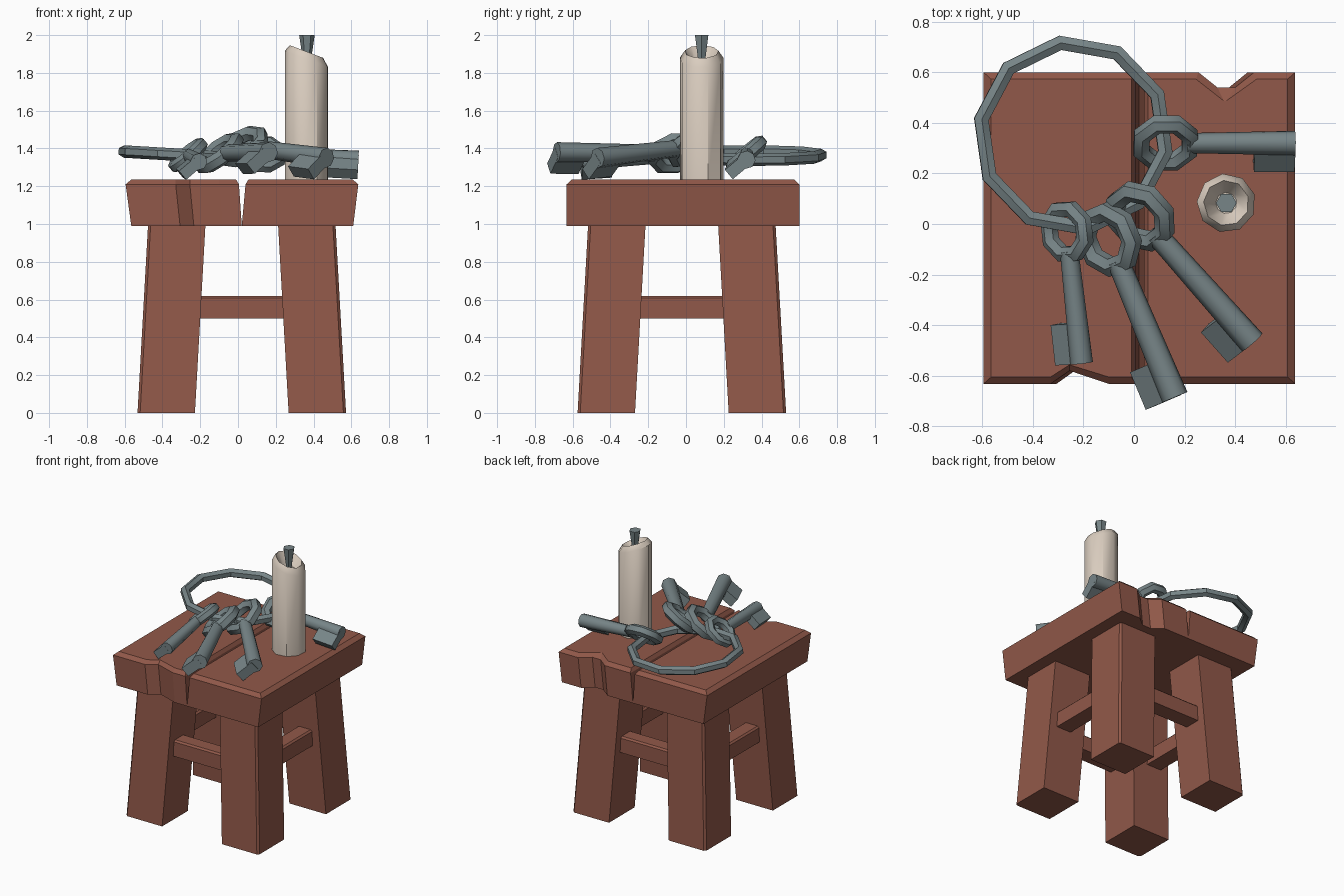
import bpy, bmesh, math
from mathutils import Vector

if "Cube" in bpy.data.objects:
    bpy.data.objects.remove(bpy.data.objects["Cube"])


def material(name, col):
    m = bpy.data.materials.new(name)
    m.diffuse_color = (*col, 1)
    m.use_nodes = True
    m.node_tree.nodes["Principled BSDF"].inputs["Base Color"].default_value = m.diffuse_color
    return m


WOOD = material("red brown wood", (0.285, 0.099, 0.067))
WAX = material("cream wax", (0.70, 0.61, 0.52))
IRON = material("grey iron", (0.185, 0.235, 0.245))


def loft(bm, rings, loop=False):
    """Skin a list of equal-sized point rings; cap the ends unless looped."""
    vs = [[bm.verts.new(p) for p in r] for r in rings]
    n = len(vs[0])
    for i in range(len(vs) if loop else len(vs) - 1):
        a, b = vs[i], vs[(i + 1) % len(vs)]
        for j in range(n):
            k = (j + 1) % n
            bm.faces.new((a[j], a[k], b[k], b[j]))
    if not loop:
        bm.faces.new(vs[0][::-1])
        bm.faces.new(vs[-1])


def finish(bm, name, mat, smooth=None):
    bmesh.ops.recalc_face_normals(bm, faces=bm.faces)
    me = bpy.data.meshes.new(name)
    bm.to_mesh(me)
    bm.free()
    me.materials.append(mat)
    if smooth:
        me.shade_smooth()
        me.set_sharp_from_angle(angle=math.radians(smooth))
    ob = bpy.data.objects.new(name, me)
    bpy.context.collection.objects.link(ob)
    return ob


def circle(c, u, v, r, n, phase=0.0):
    return [c + (u * math.cos(a) + v * math.sin(a)) * r
            for a in (phase + math.tau * i / n for i in range(n))]


def torus(bm, c, u, v, R, r, n, m, phase=0.0):
    """Low-poly ring in the plane of u and v."""
    w = u.cross(v)
    rings = []
    for i in range(n):
        a = phase + math.tau * i / n
        d = u * math.cos(a) + v * math.sin(a)
        rings.append(circle(c + d * R, d, w, r, m, math.pi / m))
    loft(bm, rings, True)


X, Y, Z = Vector((1, 0, 0)), Vector((0, 1, 0)), Vector((0, 0, 1))


# Seat planks: notched outlines, side taper and chamfered top
def plank(name, mid, top, low):
    x0, x1 = min(p[0] for p in mid), max(p[0] for p in mid)
    bm = bmesh.new()
    bottom = [(low[0] + (x - x0) / (x1 - x0) * (low[1] - low[0]), y, 0.99) for x, y in mid]
    loft(bm, [bottom, [(x, y, 1.21) for x, y in mid], [(x, y, 1.235) for x, y in top]])
    finish(bm, name, WOOD)


plank("seat_left_plank",
      [(-.595, -.632), (-.33, -.632), (-.255, -.58), (-.10, -.632), (.005, -.632), (.005, .60), (-.595, .60)],
      [(-.565, -.605), (-.33, -.605), (-.255, -.557), (-.10, -.605), (-.01, -.605), (-.01, .573), (-.565, .573)],
      (-.565, .02))
plank("seat_right_plank",
      [(.04, -.632), (.637, -.632), (.637, .60), (.475, .60), (.40, .54), (.33, .54), (.255, .60), (.04, .60)],
      [(.055, -.605), (.608, -.605), (.608, .573), (.485, .573), (.365, .487), (.355, .487), (.245, .573), (.055, .573)],
      (.02, .61))

# Splayed legs with a chamfered outer corner, joined by four stretchers
CX, CY = 0.02, -0.022
for sy, ny in ((-1, "front"), (1, "back")):
    for sx, nx in ((-1, "left"), (1, "right")):
        h, c = 0.152, 0.014
        shape = [(-h, -h), (h, -h), (h, h - c), (h - c, h), (-h, h)]
        bm = bmesh.new()
        loft(bm, [[(CX + sx * (o + x), CY + sy * (o + y), z) for x, y in shape]
                  for o, z in ((0.40, 0), (0.344, 1.0))])
        finish(bm, f"{ny}_{nx}_leg", WOOD)

for i, name in enumerate(("front", "right", "back", "left")):
    a = math.pi / 2 * i
    ca, sa = math.cos(a), math.sin(a)
    prof = [(-.46, .50), (-.34, .50), (-.34, .608), (-.352, .62), (-.448, .62), (-.46, .608)]
    bm = bmesh.new()
    loft(bm, [[(CX + x * ca - y * sa, CY + x * sa + y * ca, z) for y, z in prof] for x in (-.30, .30)])
    finish(bm, f"{name}_stretcher", WOOD)

# Candle with a slanted rim and a hollow around the wick
C = Vector((0.365, 0.083, 0))
bm = bmesh.new()
rings = []
for r, z, slope in ((.117, 1.23, 0), (.117, 1.873, -.38), (.09, 1.912, -.38), (.042, 1.84, 0)):
    rings.append([p + Z * (z + slope * (p.x - C.x)) for p in circle(C, X, Y, r, 9, .3)])
loft(bm, rings)
finish(bm, "candle", WAX, 40)

bm = bmesh.new()
loft(bm, [circle(C + Z * 1.83, X, Y, .016, 6), circle(C + Z * 2.0, X, Y, .041, 6)])
finish(bm, "wick", IRON)

# Large key ring, almost flat
bm = bmesh.new()
u = Vector((1, 0, -.06)).normalized()
torus(bm, Vector((-.24, .35, 1.362)), u, Y, .37, .033, 10, 6, math.radians(98))
finish(bm, "key_ring", IRON, 35)


# Keys: octagonal bow, round shaft and a bit, rolled so the bit rests low
def key(name, bow, tip, scale=1.0, roll=40):
    bow, tip = Vector(bow), Vector(tip)
    d = (tip - bow).normalized()
    side = d.cross(Z).normalized()
    up = side.cross(d)
    t = math.radians(roll)
    s = side * math.cos(t) - up * math.sin(t)
    w = s.cross(d)
    bm = bmesh.new()
    torus(bm, bow, d, s, .108 * scale, .04 * scale, 8, 6, math.pi / 8)
    loft(bm, [circle(bow + d * .09 * scale, s, w, .042 * scale, 8),
              circle(tip, s, w, .051 * scale, 8)])
    h = .034 * scale
    loft(bm, [[tip + s * q * scale + d * e + w * f
               for e, f in ((-.16, -h), (.001, -h), (.001, h), (-.16, h))] for q in (0, .128)])
    finish(bm, name, IRON, 50)


key("right_key", (.125, .32, 1.37), (.637, .32, 1.34), .95)
key("short_left_key", (-.265, -.03, 1.365), (-.207, -.55, 1.33), .88)
key("middle_key", (-.10, -.06, 1.375), (.162, -.685, 1.38), 1.05)
key("diagonal_key", (.025, .03, 1.41), (.468, -.468, 1.35), 1.05)
